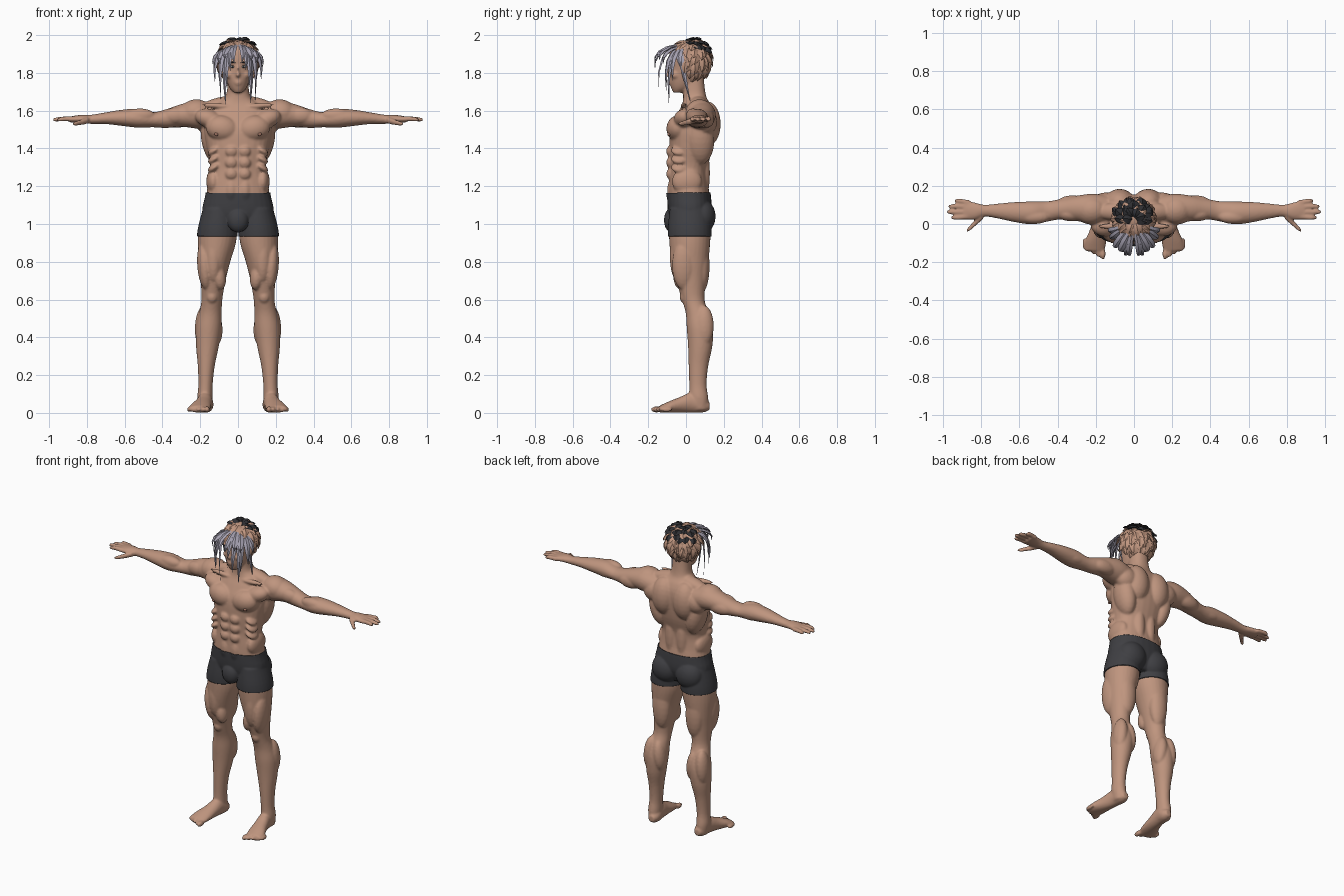
import bpy, bmesh, math, random
from mathutils import Vector, Matrix

random.seed(4)
if "Cube" in bpy.data.objects:
    bpy.data.objects.remove(bpy.data.objects["Cube"])


def material(name, colour):
    mat = bpy.data.materials.new(name)
    mat.use_nodes = True
    rgba = (*colour, 1)
    mat.diffuse_color = rgba
    mat.node_tree.nodes["Principled BSDF"].inputs["Base Color"].default_value = rgba
    return mat


skin = material("tan skin", (0.52, 0.3, 0.21))
dusky = material("dusky skin", (0.36, 0.18, 0.13))
cloth = material("charcoal cloth", (0.05, 0.05, 0.056))
silver = material("silver hair", (0.37, 0.35, 0.43))
black = material("black hair", (0.028, 0.028, 0.032))
white = material("eye white", (0.7, 0.68, 0.65))


def finish(bm, name, mat, angle=180):
    """Turn a bmesh into a smooth shaded object."""
    bmesh.ops.recalc_face_normals(bm, faces=bm.faces)
    mesh = bpy.data.meshes.new(name)
    bm.to_mesh(mesh)
    bm.free()
    for poly in mesh.polygons:
        poly.use_smooth = True
    if angle < 180:
        mesh.set_sharp_from_angle(angle=math.radians(angle))
    mesh.materials.append(mat)
    obj = bpy.data.objects.new(name, mesh)
    bpy.context.scene.collection.objects.link(obj)
    return obj


def loft(bm, axis, sections, power=2.0, steps=4, sides=28):
    """Closed tube along an axis; section = position, centre a, centre b, radius a, radius b."""
    place = {"X": lambda t, a, b: (t, a, b), "Y": lambda t, a, b: (a, t, b),
             "Z": lambda t, a, b: (a, b, t)}[axis]
    pts = [sections[0], *sections, sections[-1]]
    rows = []
    for i in range(len(sections) - 1):
        for k in range(steps):
            u = k / steps
            rows.append([0.5 * (2 * q + (r - p) * u + (2 * p - 5 * q + 4 * r - s) * u * u
                                + (3 * q - p - 3 * r + s) * u ** 3)
                         for p, q, r, s in zip(*pts[i:i + 4])])
    rows.append(sections[-1])
    rings = []
    for t, a, b, ra, rb in rows:
        ring = []
        for j in range(sides):
            ang = math.tau * j / sides
            c, s = math.cos(ang), math.sin(ang)
            ring.append(bm.verts.new(place(
                t, a + ra * math.copysign(abs(c) ** (2 / power), c),
                b + rb * math.copysign(abs(s) ** (2 / power), s))))
        rings.append(ring)
    for low, high in zip(rings, rings[1:]):
        for j in range(sides):
            k = (j + 1) % sides
            bm.faces.new((low[j], low[k], high[k], high[j]))
    bm.faces.new(rings[0][::-1])
    bm.faces.new(rings[-1])


def blob(bm, x, y, z, rx, ry, rz, tilt=0):
    """Ellipsoid, tilted about the front-back axis."""
    m = (Matrix.Translation((x, y, z)) @ Matrix.Rotation(math.radians(tilt), 4, "Y")
         @ Matrix.Diagonal((rx, ry, rz, 1)))
    bmesh.ops.create_icosphere(bm, subdivisions=3, radius=1, matrix=m)


def mirror(bm):
    copy = bmesh.ops.duplicate(bm, geom=bm.verts[:] + bm.edges[:] + bm.faces[:])["geom"]
    for v in copy:
        if isinstance(v, bmesh.types.BMVert):
            v.co.x = -v.co.x
    bmesh.ops.reverse_faces(bm, faces=[f for f in copy if isinstance(f, bmesh.types.BMFace)])


body = bmesh.new()

# Leg, foot and toes
loft(body, "Z", [(.015, .172, .075, .034, .042), (.08, .175, .068, .04, .05), (.15, .172, .063, .038, .046),
                 (.25, .168, .066, .045, .052), (.35, .162, .075, .06, .064), (.45, .155, .074, .068, .07),
                 (.53, .146, .06, .06, .062), (.6, .138, .038, .055, .06), (.7, .132, .026, .066, .078),
                 (.8, .124, .02, .083, .098), (.9, .112, .02, .101, .108), (.98, .107, .02, .099, .11),
                 (1.08, .1, .02, .08, .1)])
loft(body, "Y", [(.125, .167, .036, .02, .02), (.09, .168, .042, .038, .04), (.03, .174, .055, .04, .054),
                 (-.03, .185, .043, .046, .042), (-.09, .2, .031, .056, .03), (-.14, .207, .02, .053, .018)])
for i in range(5):
    blob(body, .163 + .024 * i, -.155 + .013 * i, .018, .0145 - .001 * i, .032, .017 - .001 * i)
for muscle in [(.1, -.025, .72, .036, .042, .07, 8), (.176, -.012, .78, .04, .062, .13, 4),
               (.13, -.04, .83, .045, .046, .14, 0), (.138, -.008, .615, .03, .026, .036, 0),
               (.122, .095, .46, .039, .05, .1, 6), (.188, .095, .46, .04, .052, .11, -4),
               (.12, .08, .78, .06, .045, .15, 0), (.085, .085, 1.04, .085, .066, .085, 0)]:
    blob(body, *muscle)

# Arm, hand and fingers
loft(body, "X", [(.14, .075, 1.565, .075, .065), (.22, .078, 1.578, .08, .073), (.3, .082, 1.575, .066, .06),
                 (.38, .078, 1.558, .054, .05), (.45, .066, 1.552, .053, .04), (.53, .058, 1.56, .06, .05),
                 (.62, .062, 1.562, .053, .042), (.7, .067, 1.56, .041, .031), (.78, .07, 1.554, .031, .024),
                 (.83, .068, 1.556, .044, .022), (.89, .074, 1.553, .053, .016)])
for i, tip in enumerate((.955, .977, .968, .937)):
    y = .034 + .029 * i
    loft(body, "X", [(.86, .04 + .024 * i, 1.555, .014, .014), (.92, y, 1.557, .0125, .0125),
                     (tip - .012, y, 1.553, .0115, .0115), (tip + .004, y, 1.55, .006, .006)], sides=14)
loft(body, "X", [(.79, .045, 1.55, .02, .018), (.825, .012, 1.54, .018, .016),
                 (.855, -.018, 1.533, .015, .013), (.877, -.036, 1.53, .008, .008)], sides=14)
for muscle in [(.225, .072, 1.59, .085, .075, .07, 10), (.33, .052, 1.573, .07, .038, .045, 4),
               (.32, .108, 1.555, .085, .042, .046, 4), (.52, .036, 1.575, .08, .036, .037, 0),
               (.52, .085, 1.553, .08, .032, .036, 0)]:
    blob(body, *muscle)

# Chest, abdomen and back muscles
for muscle in [(.082, -.04, 1.505, .09, .064, .07, -12), (.15, -.005, 1.555, .08, .06, .05, -20),
               (.135, .075, 1.44, .058, .075, .13, 12), (.075, .112, 1.53, .08, .072, .12, 0),
               (.15, .105, 1.54, .075, .06, .07, 0), (.04, .085, 1.27, .04, .042, .16, 0),
               (.13, .005, 1.225, .038, .08, .07, 0), (.036, -.07, 1.175, .034, .03, .07, 0),
               (.1, .065, 1.635, .11, .045, .035, 14), (.1, -.012, 1.625, .09, .016, .014, -4)]:
    blob(body, *muscle)
for z in (1.265, 1.325, 1.385):
    blob(body, .035, -.078, z, .034, .027, .032)
for i in range(3):
    blob(body, .125, -.035, 1.3 + .045 * i, .04, .045, .02, 35)

# Eye sockets, cheeks and ears
blob(body, .03, -.07, 1.858, .03, .026, .009)
blob(body, .043, -.055, 1.79, .02, .025, .022)
blob(body, .08, .02, 1.82, .012, .02, .032)
mirror(body)

# Trunk, neck and head
loft(body, "Z", [(.98, 0, .015, .11, .08), (1.06, 0, .02, .18, .108), (1.15, 0, .016, .168, .11),
                 (1.22, 0, .012, .158, .103), (1.3, 0, .014, .146, .1), (1.4, 0, .026, .165, .115),
                 (1.5, 0, .035, .18, .118), (1.58, 0, .052, .17, .1), (1.63, 0, .056, .13, .078),
                 (1.67, 0, .047, .07, .062), (1.74, 0, .04, .055, .057), (1.82, 0, .035, .055, .057)], 2.3)
loft(body, "Z", [(1.695, 0, -.045, .022, .022), (1.72, 0, -.025, .044, .054), (1.76, 0, -.01, .061, .077),
                 (1.82, 0, .008, .075, .096), (1.88, 0, .016, .084, .107), (1.93, 0, .016, .076, .095),
                 (1.965, 0, .016, .04, .05)])
blob(body, 0, -.075, 1.02, .05, .036, .06)
blob(body, 0, -.088, 1.79, .013, .021, .014)
blob(body, 0, -.083, 1.815, .009, .016, .034)
blob(body, 0, -.075, 1.752, .024, .018, .005)
blob(body, 0, -.073, 1.741, .02, .018, .006)

# Fuse the body into one smooth surface
source = finish(body, "body_source", skin)
remesh = source.modifiers.new("fuse", "REMESH")
remesh.mode = "VOXEL"
remesh.voxel_size = 0.0065
smooth = source.modifiers.new("soften", "SMOOTH")
smooth.factor, smooth.iterations = 0.5, 5
graph = bpy.context.evaluated_depsgraph_get()
fused = bpy.data.meshes.new_from_object(source.evaluated_get(graph))
bpy.data.objects.remove(source)
fused_bm = bmesh.new()
fused_bm.from_mesh(fused)
shorts = fused_bm.copy()
finish(fused_bm, "body", skin)

# Shorts, cut from the body surface and puffed out
for z, up in ((1.165, 1), (.935, -1)):
    bmesh.ops.bisect_plane(shorts, geom=shorts.verts[:] + shorts.edges[:] + shorts.faces[:],
                           plane_co=(0, 0, z), plane_no=(0, 0, up), clear_outer=True)
shorts.normal_update()
for v, n in [(v, v.normal.copy()) for v in shorts.verts]:
    v.co += n * 0.006
shorts_obj = finish(shorts, "shorts", cloth)
solid = shorts_obj.modifiers.new("hem", "SOLIDIFY")
solid.thickness, solid.offset = 0.006, -1

# Eyes, brows and nipples
for name, mat, parts in [
        ("eyes", white, [(.03, -.077, 1.833, .015, .011, .007, -8)]),
        ("irises", black, [(.029, -.084, 1.833, .006, .006, .007, 0)]),
        ("eyebrows", black, [(.032, -.087, 1.857, .02, .009, .004, -12)]),
        ("nipples", dusky, [(.115, -.09, 1.475, .011, .009, .009, 0)])]:
    bm = bmesh.new()
    for part in parts:
        blob(bm, *part)
    mirror(bm)
    finish(bm, name, mat)

# Hair
centre = Vector((0, .025, 1.865))


def lock(bm, base, mid, tip, width):
    """Flat tapering lock of hair along a bent path."""
    rings = []
    for i, w in enumerate((.6, 1, .95, .6)):
        u = i / 4
        p = base * (1 - u) ** 2 + mid * 2 * u * (1 - u) + tip * u * u
        along = ((mid - base) * (1 - u) + (tip - mid) * u).normalized()
        side = along.cross(p - centre).normalized()
        out = side.cross(along)
        rings.append([bm.verts.new(p + side * (a * width * w) + out * (b * width * w))
                      for a, b in ((1, 0), (0, .4), (-1, 0), (0, -.4))])
    end = bm.verts.new(tip)
    bm.faces.new(rings[0])
    for low, high in zip(rings, rings[1:]):
        for j in range(4):
            bm.faces.new((low[j], low[j - 1], high[j - 1], high[j]))
    for j in range(4):
        bm.faces.new((rings[-1][j], rings[-1][j - 1], end))


def on_head(azimuth, height, scale):
    """Point over the skull; azimuth 0 is the back, angles in degrees."""
    a, e = math.radians(azimuth), math.radians(height)
    return centre + scale * Vector((.105 * math.sin(a) * math.cos(e), .105 * math.cos(a) * math.cos(e),
                                    .108 * math.sin(e)))


def tufts(bm, rows, drop, flare, width):
    for height, spread, count in rows:
        for i in range(count):
            a = spread * (2 * (i + .5) / count - 1) + random.uniform(-7, 7)
            h = height + random.uniform(-6, 6)
            turn = random.uniform(-14, 14)
            lock(bm, on_head(a, h, .93), on_head(a + turn / 2, h - drop / 2, flare),
                 on_head(a + turn, h - drop, flare + random.uniform(0, .1)), width * random.uniform(.85, 1.2))


bm = bmesh.new()
blob(bm, 0, .03, 1.875, .1, .098, .1)
tufts(bm, [(82, 180, 7), (60, 180, 13), (38, 125, 13), (18, 115, 14), (-2, 110, 14), (-22, 100, 12),
           (-38, 75, 8)], 34, 1.1, .022)
finish(bm, "tan_hair", skin, 35)

bm = bmesh.new()
tufts(bm, [(80, 110, 6), (62, 105, 8), (44, 80, 7)], 24, 1.17, .026)
finish(bm, "black_crown_hair", black, 30)

bm = bmesh.new()
for side in (1, -1):
    for bx, tx, ty, tz, width in [
            (.01, .02, -.165, 1.86, .015), (.015, .04, -.165, 1.8, .014), (.03, .058, -.145, 1.72, .016),
            (.045, .066, -.09, 1.625, .017), (.05, .092, -.105, 1.71, .018), (.06, .122, -.07, 1.75, .018),
            (.07, .09, .025, 1.65, .016), (.075, .13, -.03, 1.82, .018), (.02, .07, -.14, 1.87, .02),
            (.04, .1, -.12, 1.85, .02)]:
        base = Vector((side * bx, -.045 + bx * .3, 1.955 - bx * .4))
        tip = Vector((side * tx, ty, tz + random.uniform(-.012, .012)))
        mid = Vector((side * (tx + .015), min(ty - .015, -.11 + bx), 1.93 - bx * .5))
        lock(bm, base, mid, tip, width)
finish(bm, "silver_fringe", silver, 35)
